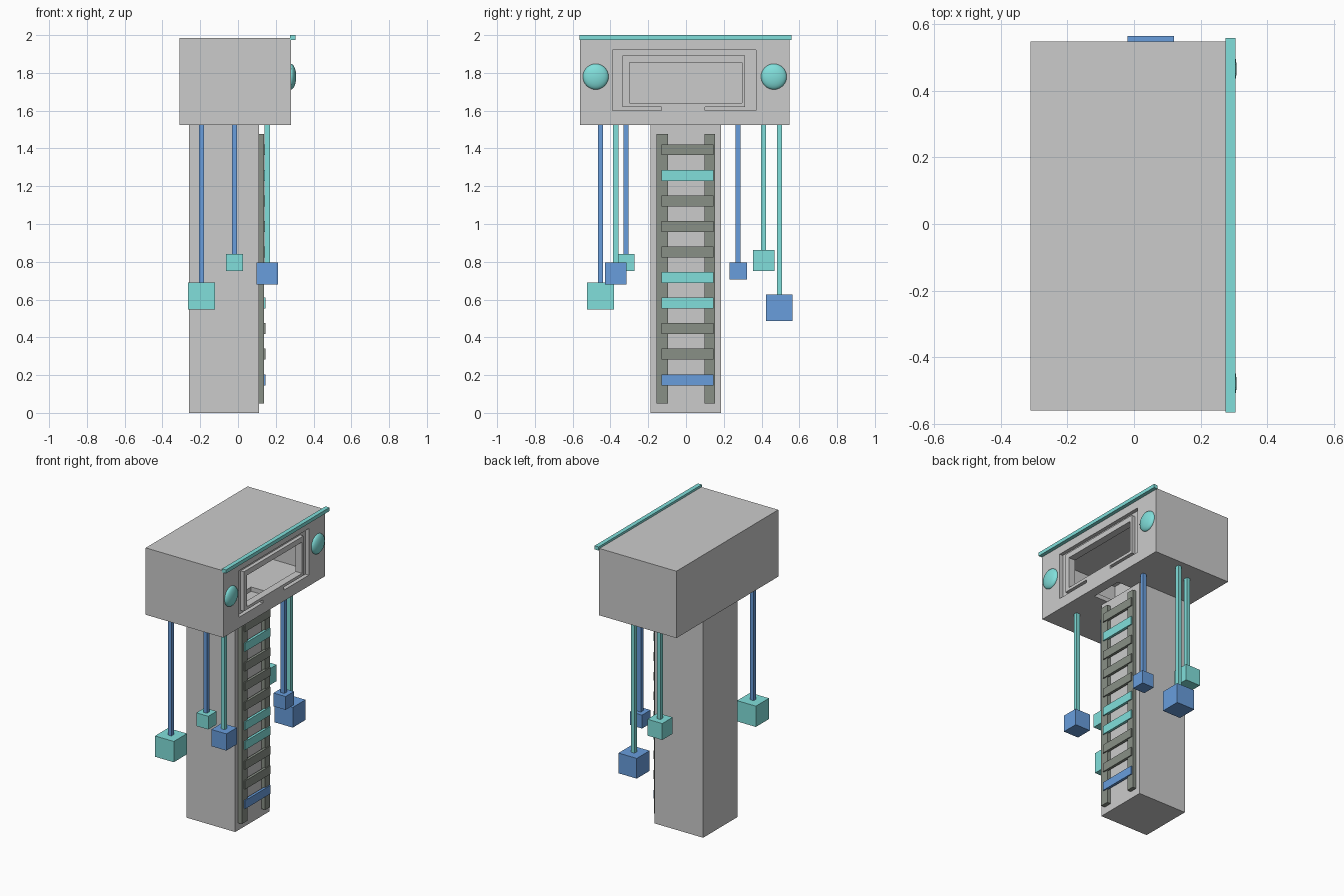
import bpy, bmesh
from mathutils import Vector

if "Cube" in bpy.data.objects:
    bpy.data.objects.remove(bpy.data.objects["Cube"])


def material(name, rgb):
    m = bpy.data.materials.new(name)
    m.diffuse_color = (*rgb, 1)
    m.use_nodes = True
    m.node_tree.nodes["Principled BSDF"].inputs["Base Color"].default_value = m.diffuse_color
    return m


CYAN = material("cyan", (0.22, 0.74, 0.71))
BLUE = material("blue", (0.14, 0.34, 0.72))
DARK = material("dark_grey", (0.25, 0.28, 0.24))


def add_mesh(name, bm, mat=None):
    bmesh.ops.recalc_face_normals(bm, faces=bm.faces)
    me = bpy.data.meshes.new(name)
    bm.to_mesh(me)
    bm.free()
    ob = bpy.data.objects.new(name, me)
    bpy.context.collection.objects.link(ob)
    if mat:
        me.materials.append(mat)
    return ob


def box(name, x, y, z, mat=None):
    """Box from (min, max) pairs on each axis."""
    bm = bmesh.new()
    bmesh.ops.create_cube(bm, size=1)
    for v in bm.verts:
        v.co = Vector([(a + b) / 2 + c * (b - a) for (a, b), c in zip((x, y, z), v.co)])
    return add_mesh(name, bm, mat)


def plate(name, outline, x0, x1):
    """Outline in (y, z) extruded along x."""
    bm = bmesh.new()
    face = bm.faces.new([bm.verts.new((x0, y, z)) for y, z in outline])
    ext = bmesh.ops.extrude_face_region(bm, geom=[face])["geom"]
    verts = [g for g in ext if isinstance(g, bmesh.types.BMVert)]
    bmesh.ops.translate(bm, verts=verts, vec=(x1 - x0, 0, 0))
    return add_mesh(name, bm)


def cut(ob, cutter):
    cutter.hide_render = True
    mod = ob.modifiers.new("cut", "BOOLEAN")
    mod.operation, mod.solver, mod.object = "DIFFERENCE", "EXACT", cutter
    bpy.context.view_layer.objects.active = ob
    bpy.ops.object.modifier_apply(modifier=mod.name)
    bpy.data.objects.remove(cutter)


# Hollow cabin with window, floor hatch and C-shaped groove around the window
cabin = box("cabin", (-0.31, 0.28), (-0.56, 0.547), (1.525, 1.985))
cut(cabin, box("room_cutter", (-0.28, 0.23), (-0.52, 0.51), (1.555, 1.95)))
cut(cabin, box("window_cutter", (0.15, 0.4), (-0.30, 0.297), (1.64, 1.855)))
cut(cabin, box("hatch_cutter", (0.03, 0.215), (-0.13, 0.10), (1.4, 1.6)))
groove = [(-0.13, 1.60), (-0.39, 1.60), (-0.39, 1.92), (0.37, 1.92), (0.37, 1.60), (0.10, 1.60),
          (0.10, 1.62), (0.312, 1.62), (0.312, 1.892), (-0.335, 1.892), (-0.335, 1.62), (-0.13, 1.62)]
cut(cabin, plate("groove_cutter", groove, 0.255, 0.35))

# Roof trim along the window side
box("roof_trim", (0.275, 0.305), (-0.565, 0.558), (1.975, 2.0), CYAN)

# Round lamps beside the window
for side, y in (("left", -0.478), ("right", 0.465)):
    bpy.ops.mesh.primitive_uv_sphere_add(segments=32, ring_count=16, radius=1, location=(0.28, y, 1.78))
    lamp = bpy.context.object
    lamp.name = "lamp_" + side
    lamp.scale = (0.028, 0.068, 0.068)
    lamp.data.materials.append(CYAN)
    bpy.ops.object.shade_smooth()

# Column
box("column", (-0.26, 0.11), (-0.187, 0.185), (0, 1.525))

# Ladder
for side, y in (("left", (-0.155, -0.096)), ("right", (0.099, 0.153))):
    box("ladder_rail_" + side, (0.11, 0.138), y, (0.05, 1.477), DARK)
rung_colours = {1: CYAN, 5: CYAN, 6: CYAN, 9: BLUE}
for i in range(10):
    z = 1.393 - i * 0.1353
    box(f"ladder_rung_{i + 1}", (0.128, 0.146), (-0.13, 0.145), (z - 0.029, z + 0.029),
        rung_colours.get(i, DARK))

# Hanging weights: x, y, bottom z, cube size, rod colour, cube colour
weights = [(-0.193, -0.453, 0.547, 0.143, BLUE, CYAN),
           (0.155, -0.372, 0.68, 0.115, CYAN, BLUE),
           (-0.018, -0.317, 0.75, 0.091, BLUE, CYAN),
           (0.155, 0.276, 0.705, 0.092, BLUE, BLUE),
           (-0.09, 0.411, 0.75, 0.113, CYAN, CYAN),
           (0.05, 0.494, 0.487, 0.139, CYAN, BLUE)]
for i, (x, y, z, s, rod, cube) in enumerate(weights, 1):
    h, r = s / 2, 0.0135
    box(f"weight_{i}", (x - h, x + h), (y - h, y + h), (z, z + s), cube)
    box(f"weight_rod_{i}", (x - r, x + r), (y - r, y + r), (z + s - 0.01, 1.53), rod)
